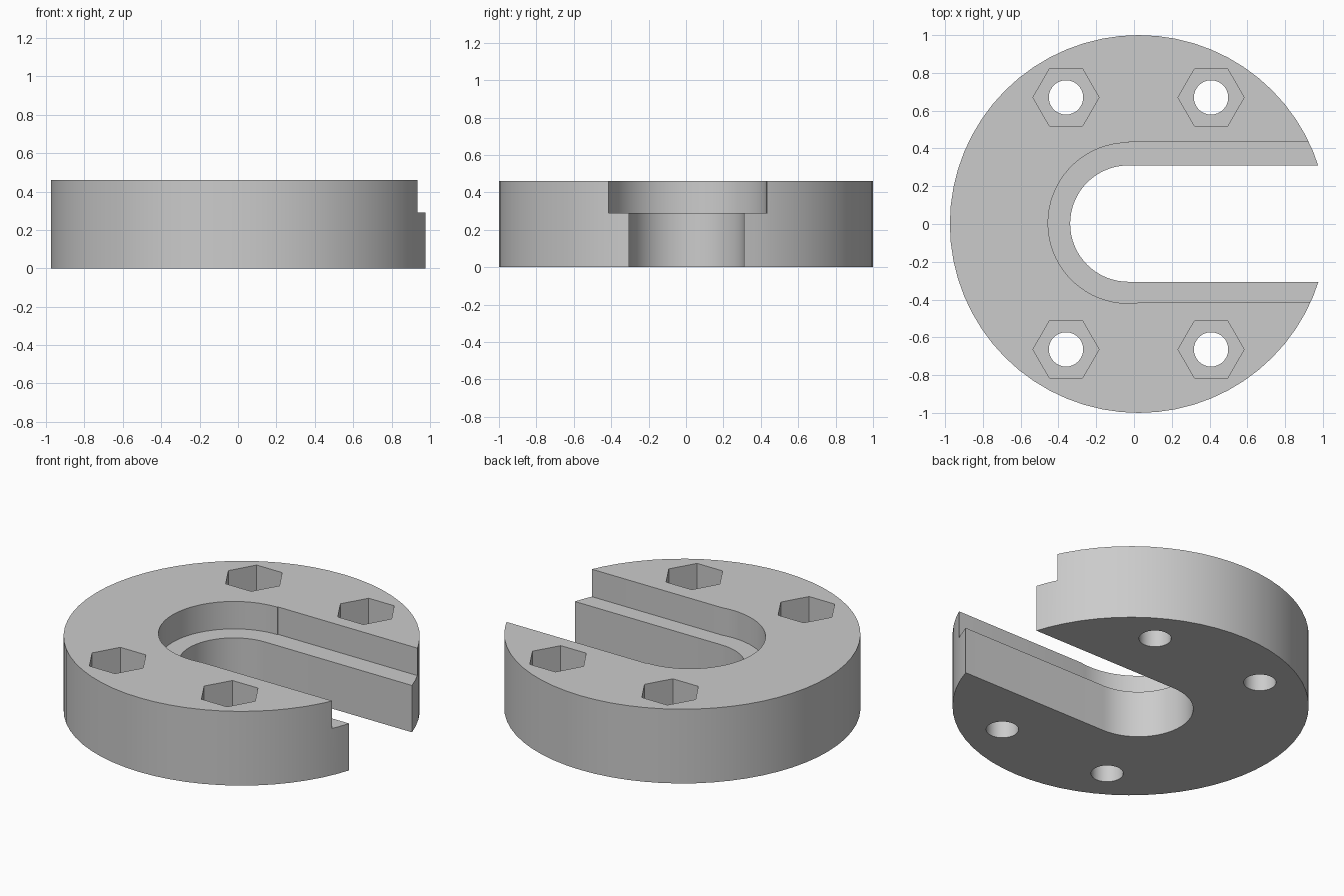
import bpy, bmesh
from math import cos, sin, radians, tau

cube = bpy.data.objects.get("Cube")
if cube:
    bpy.data.objects.remove(cube, do_unlink=True)

HEIGHT = 0.46
LEDGE = 0.29
POCKET_FLOOR = 0.26
DISC_X = 0.025

grey = bpy.data.materials.new("light grey")
grey.use_nodes = True
colour = (0.6, 0.6, 0.6, 1)
grey.diffuse_color = colour
grey.node_tree.nodes["Principled BSDF"].inputs["Base Color"].default_value = colour


def arc(cx, cy, r, start, end, steps):
    """Points along a circular arc, angles in degrees."""
    angles = [radians(start + (end - start) * i / steps) for i in range(steps + 1)]
    return [(cx + r * cos(a), cy + r * sin(a)) for a in angles]


def ring(cx, cy, r, sides):
    return [(cx + r * cos(tau * i / sides), cy + r * sin(tau * i / sides))
            for i in range(sides)]


def prism(name, outline, bottom, top):
    """Extrude a flat outline between two heights."""
    bm = bmesh.new()
    face = bm.faces.new([bm.verts.new((x, y, bottom)) for x, y in outline])
    extruded = bmesh.ops.extrude_face_region(bm, geom=[face])["geom"]
    verts = [v for v in extruded if isinstance(v, bmesh.types.BMVert)]
    bmesh.ops.translate(bm, verts=verts, vec=(0, 0, top - bottom))
    bmesh.ops.recalc_face_normals(bm, faces=bm.faces)
    mesh = bpy.data.meshes.new(name)
    bm.to_mesh(mesh)
    bm.free()
    mesh.materials.append(grey)
    obj = bpy.data.objects.new(name, mesh)
    bpy.context.collection.objects.link(obj)
    return obj


def cut(target, cutter):
    """Subtract a cutter, apply the result and remove the cutter."""
    cutter.hide_render = True
    mod = target.modifiers.new("cut", 'BOOLEAN')
    mod.operation = 'DIFFERENCE'
    mod.solver = 'EXACT'
    mod.object = cutter
    bpy.ops.object.modifier_apply(modifier=mod.name)
    bpy.data.objects.remove(cutter, do_unlink=True)


# Round body
disc = prism("slotted_disc", ring(DISC_X, 0, 1, 64), 0, HEIGHT)
bpy.ops.object.select_all(action='DESELECT')
bpy.context.view_layer.objects.active = disc
disc.select_set(True)

# Narrow slot right through, open on the +x side
slot = arc(-0.03, 0.002, 0.308, 90, 270, 32) + [(1.2, -0.306), (1.2, 0.31)]
cut(disc, prism("slot_cutter", slot, -0.1, HEIGHT + 0.1))

# Wider slot above, leaving a ledge
recess = arc(-0.03, 0.005, 0.425, 90, 280, 36)
recess += [(1.2, -0.413), (1.2, 0.435), (-0.03, 0.435)]
cut(disc, prism("recess_cutter", recess, LEDGE, HEIGHT + 0.1))

# Four bolt holes with hexagonal nut pockets
for x in (-0.36, 0.408):
    for y in (-0.664, 0.67):
        cut(disc, prism("hole_cutter", ring(x, y, 0.091, 32), -0.1, HEIGHT + 0.1))
        cut(disc, prism("nut_cutter", ring(x, y, 0.175, 6), POCKET_FLOOR, HEIGHT + 0.1))

bpy.ops.object.shade_smooth_by_angle(angle=radians(30))
